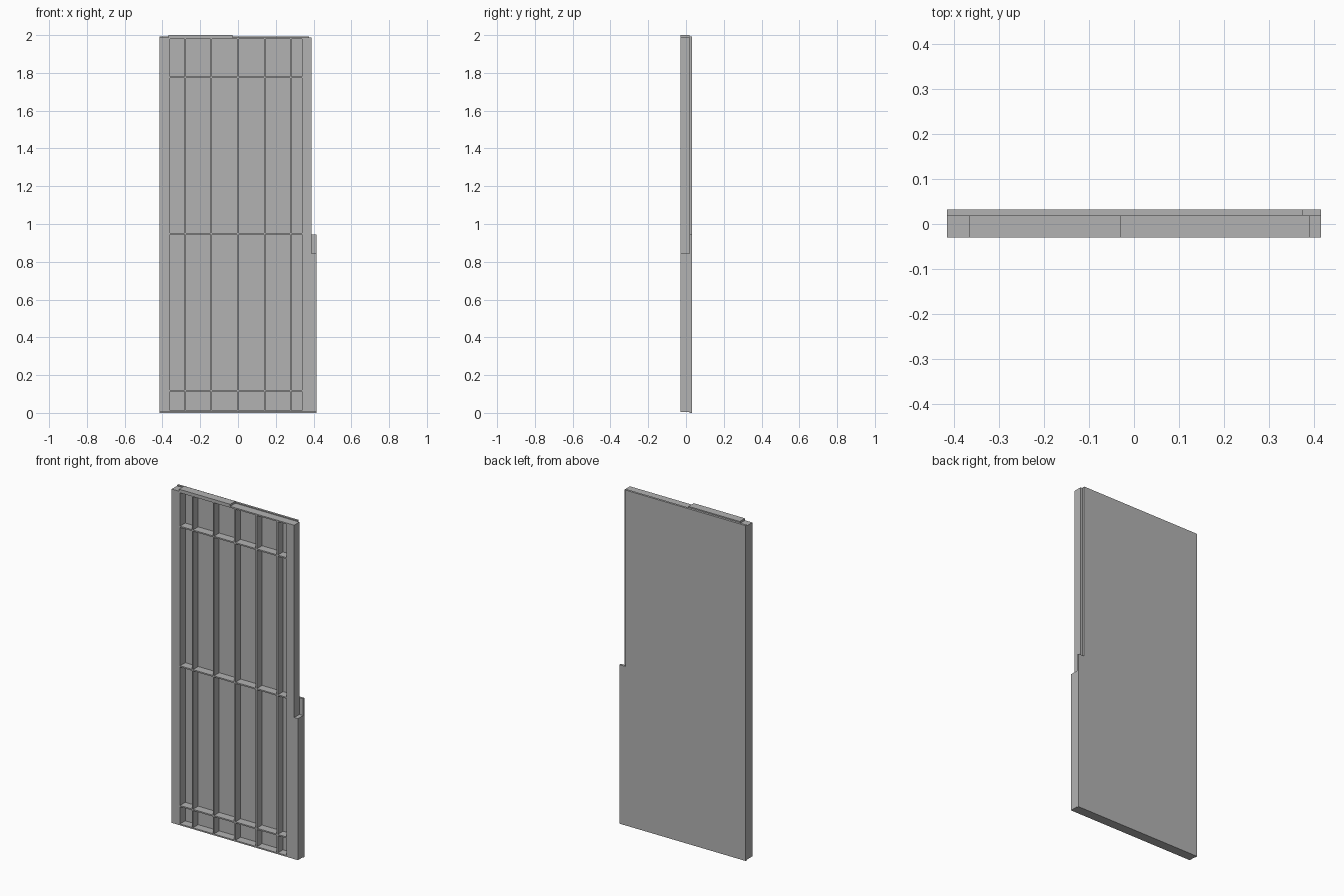
import bpy
import bmesh

cube = bpy.data.objects.get("Cube")
if cube:
    bpy.data.objects.remove(cube, do_unlink=True)

GREY = (0.45, 0.45, 0.45, 1.0)
grey = bpy.data.materials.new("panel_grey")
grey.use_nodes = True
grey.diffuse_color = GREY
grey.node_tree.nodes["Principled BSDF"].inputs["Base Color"].default_value = GREY

FRONT, SHEET, BACK = -0.03, 0.019, 0.032


def extrude_outlines(name, outlines, y0, y1):
    """Extrude closed (x, z) outlines from y0 to y1 into one object."""
    bm = bmesh.new()
    for outline in outlines:
        face = bm.faces.new([bm.verts.new((x, y0, z)) for x, z in outline])
        side = bmesh.ops.extrude_face_region(bm, geom=[face])["geom"]
        moved = [v for v in side if isinstance(v, bmesh.types.BMVert)]
        bmesh.ops.translate(bm, verts=moved, vec=(0, y1 - y0, 0))
    bmesh.ops.recalc_face_normals(bm, faces=bm.faces[:])
    mesh = bpy.data.meshes.new(name)
    bm.to_mesh(mesh)
    bm.free()
    mesh.materials.append(grey)
    obj = bpy.data.objects.new(name, mesh)
    bpy.context.collection.objects.link(obj)
    return obj


# Back sheet with the upper side edge cut back
extrude_outlines("back_sheet", [[
    (-0.415, 0), (0.415, 0), (0.415, 0.945), (0.375, 0.945),
    (0.375, 1.993), (-0.415, 1.993)]], SHEET, BACK)

# Ribbed front frame with a raised tongue along the top
frame = extrude_outlines("ribbed_frame", [[
    (-0.415, 0.004), (0.415, 0.004), (0.415, 0.845), (0.39, 0.845),
    (0.39, 1.988), (-0.03, 1.988), (-0.03, 2.0), (-0.367, 2.0),
    (-0.367, 1.988), (-0.415, 1.988)]], FRONT, SHEET)

# Pockets between the ribs
RIB = 0.004
columns = [-0.364, -0.279, -0.141, 0, 0.141, 0.279, 0.344]
rows = [0.008, 0.118, 0.948, 1.778, 1.984]
pockets = []
for x0, x1 in zip(columns, columns[1:]):
    for z0, z1 in zip(rows, rows[1:]):
        a, b, c, d = x0 + RIB, x1 - RIB, z0 + RIB, z1 - RIB
        pockets.append([(a, c), (b, c), (b, d), (a, d)])
cutter = extrude_outlines("pocket_cutter", pockets, FRONT - 0.02, SHEET + 0.02)
cutter.hide_render = True

# Cut the pockets and discard the cutter
cut = frame.modifiers.new("pockets", "BOOLEAN")
cut.operation = "DIFFERENCE"
cut.solver = "EXACT"
cut.object = cutter
bpy.context.view_layer.objects.active = frame
bpy.ops.object.modifier_apply(modifier=cut.name)
bpy.data.objects.remove(cutter, do_unlink=True)
